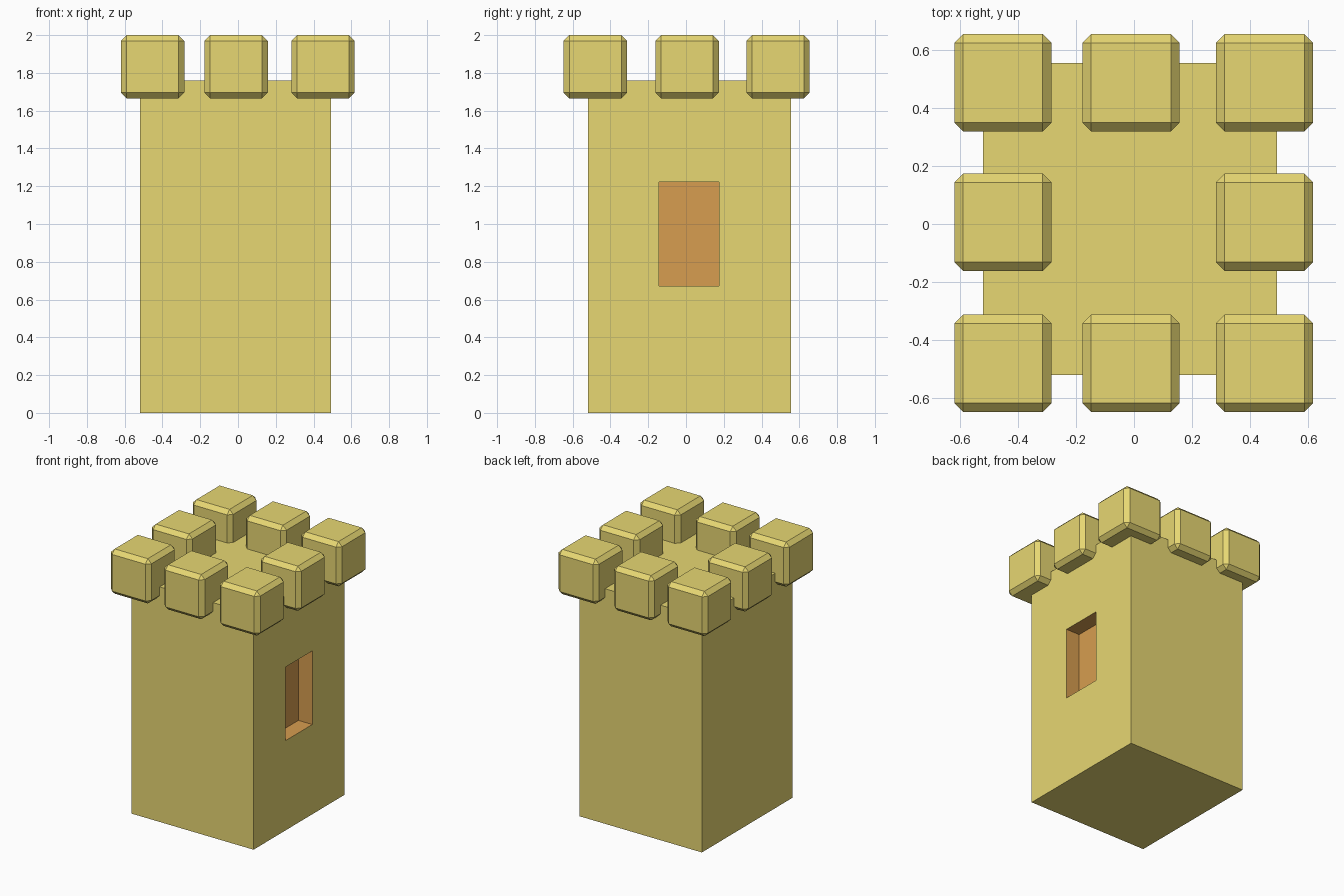
import bpy, bmesh
from mathutils import Vector

if "Cube" in bpy.data.objects:
    bpy.data.objects.remove(bpy.data.objects["Cube"])


def material(name, rgb):
    m = bpy.data.materials.new(name)
    m.diffuse_color = (*rgb, 1)
    m.use_nodes = True
    m.node_tree.nodes["Principled BSDF"].inputs["Base Color"].default_value = m.diffuse_color
    return m


STONE = material("sandstone", (0.80, 0.68, 0.17))
WINDOW = material("window_orange", (0.68, 0.34, 0.08))


def box(bm, lo, hi):
    lo, hi = Vector(lo), Vector(hi)
    bmesh.ops.create_cube(bm, size=1)
    for v in bm.verts:
        v.co = Vector(((lo[i] + hi[i]) / 2 + v.co[i] * (hi[i] - lo[i]) for i in range(3)))


def finish(name, bm, mats):
    bmesh.ops.recalc_face_normals(bm, faces=bm.faces)
    me = bpy.data.meshes.new(name)
    bm.to_mesh(me)
    bm.free()
    for m in mats:
        me.materials.append(m)
    ob = bpy.data.objects.new(name, me)
    bpy.context.collection.objects.link(ob)
    return ob


# Tower body with a recessed window on the right wall
bm = bmesh.new()
box(bm, (-0.52, -0.52, 0), (0.493, 0.555, 1.76))
bm.normal_update()
pane = max(bm.faces, key=lambda f: f.calc_center_median().x)
bmesh.ops.inset_individual(bm, faces=[pane], thickness=0.2)
mid = pane.calc_center_median()
for v in pane.verts:
    v.co.y = 0.175 if v.co.y > mid.y else -0.143
    v.co.z = 1.223 if v.co.z > mid.z else 0.672
bm.normal_update()
walls = bmesh.ops.inset_individual(bm, faces=[pane], thickness=0, depth=-0.115)["faces"]
for f in [pane, *walls]:
    f.material_index = 1
finish("tower_body", bm, [STONE, WINDOW])

# Ring of eight bevelled battlement blocks
H = 0.1675
for i, x in enumerate((-0.452, -0.01, 0.45)):
    for j, y in enumerate((-0.48, 0.006, 0.487)):
        if i == 1 and j == 1:
            continue
        bm = bmesh.new()
        box(bm, (x - H, y - H, 2 - 2 * H), (x + H, y + H, 2))
        bmesh.ops.bevel(bm, geom=bm.edges[:], offset=0.03, segments=1, affect='EDGES')
        finish(f"battlement_{i}_{j}", bm, [STONE])
